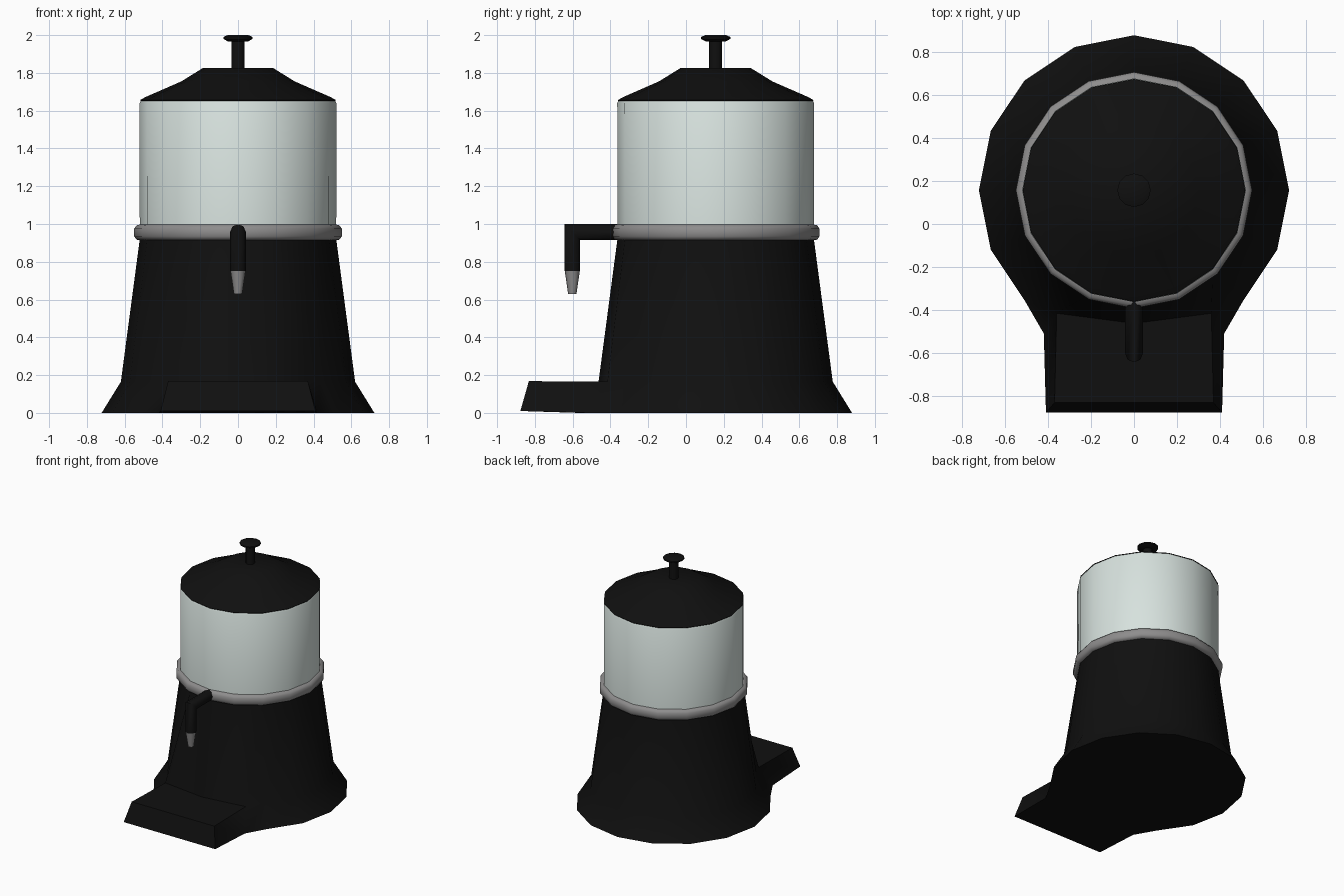
import bpy, bmesh, math

if "Cube" in bpy.data.objects:
    bpy.data.objects.remove(bpy.data.objects["Cube"])

CY = 0.157  # y of the main vertical axis


def material(name, rgb):
    m = bpy.data.materials.new(name)
    m.diffuse_color = (*rgb, 1)
    m.use_nodes = True
    m.node_tree.nodes["Principled BSDF"].inputs["Base Color"].default_value = m.diffuse_color
    return m


BLACK = material("black plastic", (0.005, 0.005, 0.005))
STEEL = material("grey metal", (0.27, 0.265, 0.265))
FROST = material("frosted container", (0.68, 0.76, 0.73))


def bridge(bm, rings, caps=True):
    """Skin a list of equal-length vertex loops."""
    loops = [[bm.verts.new(p) for p in ring] for ring in rings]
    n = len(loops[0])
    for a, b in zip(loops, loops[1:]):
        for i in range(n):
            j = (i + 1) % n
            bm.faces.new((a[i], a[j], b[j], b[i]))
    if caps:
        bm.faces.new(loops[0][::-1])
        bm.faces.new(loops[-1])
    return loops


def finish(bm, name, mat, angle=40):
    bmesh.ops.recalc_face_normals(bm, faces=bm.faces[:])
    me = bpy.data.meshes.new(name)
    bm.to_mesh(me)
    bm.free()
    me.materials.append(mat)
    ob = bpy.data.objects.new(name, me)
    bpy.context.collection.objects.link(ob)
    bpy.ops.object.select_all(action='DESELECT')
    ob.select_set(True)
    bpy.context.view_layer.objects.active = ob
    bpy.ops.object.shade_smooth_by_angle(angle=math.radians(angle))
    return ob


def circle(r, z, n, cy=CY):
    # starts at the front (-y) so loop index 0 is the front centre
    return [(r * math.sin(2 * math.pi * i / n), cy - r * math.cos(2 * math.pi * i / n), z)
            for i in range(n)]


def lathe(name, profile, mat, n=16, cy=CY, angle=40):
    bm = bmesh.new()
    bridge(bm, [circle(r, z, n, cy) for r, z in profile])
    return finish(bm, name, mat, angle)


# Flared base, with the front of the skirt pulled out into a cup tray
bm = bmesh.new()
foot, waist, top = bridge(bm, [circle(0.722, 0, 16), circle(0.62, 0.165, 16), circle(0.52, 0.92, 16)])
for i, side in ((1, 1), (15, -1)):
    foot[i].co.x = 0.42 * side
    waist[i].co.x = 0.36 * side
front = [f for f in bm.faces if foot[0] in f.verts and waist[0] in f.verts]
ext = bmesh.ops.extrude_face_region(bm, geom=front)
for v in [g for g in ext["geom"] if isinstance(g, bmesh.types.BMVert)]:
    low = v.co.z < 0.08
    v.co.y = -0.877 if low else -0.832
    v.co.z = 0.01 if low else 0.168
    if abs(v.co.x) > 0.1:
        v.co.x = math.copysign(0.41 if low else 0.37, v.co.x)
bmesh.ops.delete(bm, geom=[f for f in front if f.is_valid], context='FACES')
finish(bm, "base_with_tray", BLACK)

# Metal band between base and container
lathe("metal_band", [(0.515, 0.914), (0.537, 0.917), (0.55, 0.935), (0.55, 0.975),
                     (0.537, 0.993), (0.515, 0.998)], STEEL, angle=60)

# Container
lathe("container", [(0.52, 0.93), (0.521, 1.64), (0.513, 1.655)], FROST)

# Lid, stem and knob
lathe("lid", [(0.513, 1.648), (0.518, 1.656), (0.49, 1.672), (0.30, 1.755), (0.187, 1.825)], BLACK)
lathe("lid_stem", [(0.034, 1.80), (0.034, 1.98)], BLACK, n=12)
lathe("lid_knob", [(0.05, 1.965), (0.078, 1.98), (0.078, 1.99), (0.055, 2.0)], BLACK, n=12)

# Mitred tap pipe
YT, ZT, R = -0.602, 0.957, 0.042
start, corner, end = [], [], []
for k in range(8):
    a = math.pi / 4 * k
    x, s = R * math.cos(a), R * math.sin(a)
    start.append((x, -0.33, ZT + s))
    corner.append((x, YT - s, ZT + s))
    end.append((x, YT - s, 0.75))
bm = bmesh.new()
bridge(bm, [start, corner, end])
finish(bm, "tap_pipe", BLACK, 50)

# Tapered nozzle under the tap
lathe("tap_nozzle", [(0.022, 0.63), (0.04, 0.752)], STEEL, n=8, cy=YT, angle=50)
